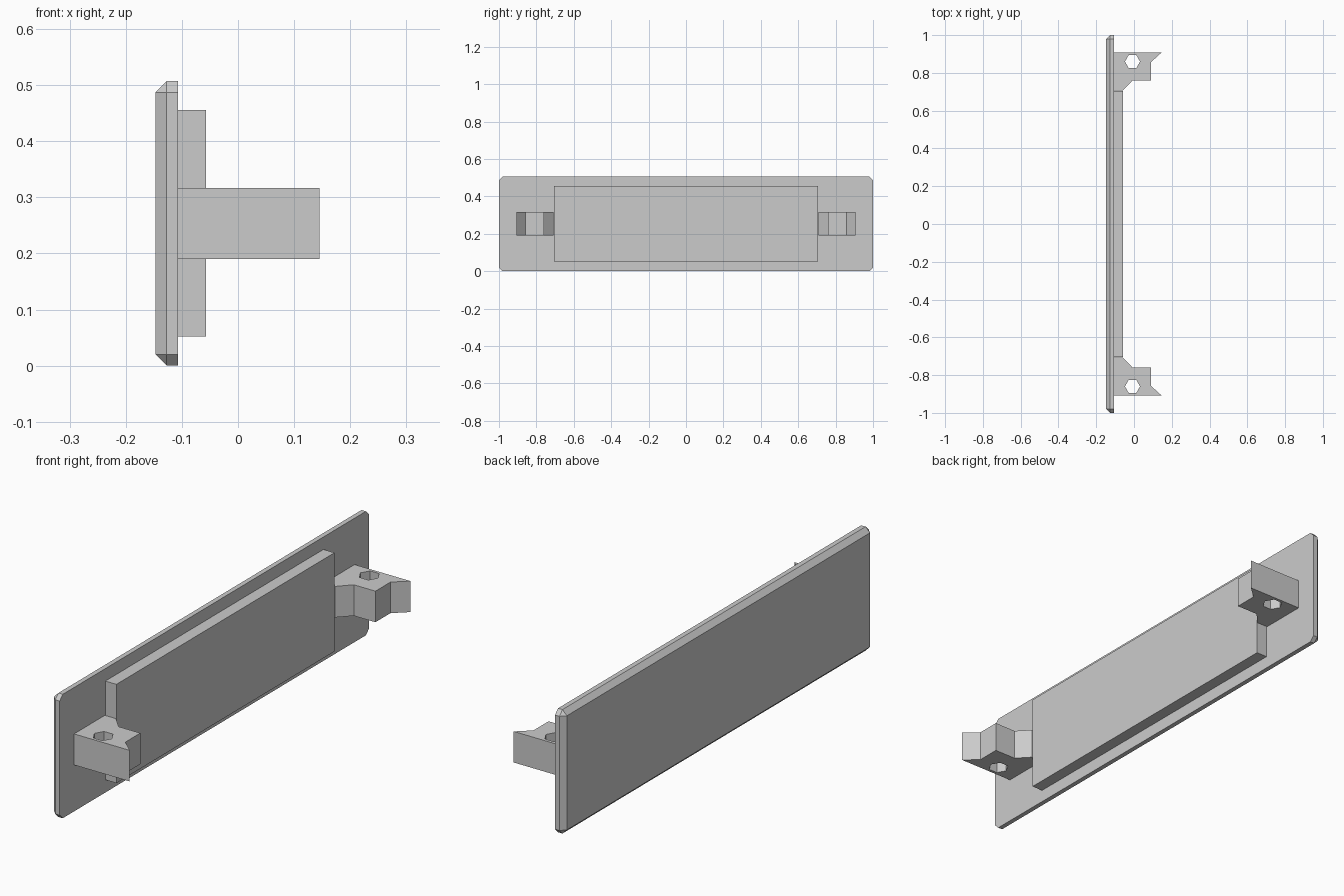
import bpy
import bmesh
import math

cube = bpy.data.objects.get("Cube")
if cube:
    bpy.data.objects.remove(cube, do_unlink=True)

grey = bpy.data.materials.new("light_grey")
grey.use_nodes = True
grey.diffuse_color = (0.6, 0.6, 0.6, 1)
grey.node_tree.nodes["Principled BSDF"].inputs["Base Color"].default_value = (0.6, 0.6, 0.6, 1)

BACK, FACE, PAD = -0.147, -0.107, -0.057
MID_Z = 0.2535


def box(name, x0, x1, half_y, z0, z1, chamfer=0):
    """Box whose edges away from the +x face can be chamfered."""
    bm = bmesh.new()
    bmesh.ops.create_cube(bm, size=1)
    for v in bm.verts:
        v.co.x = x1 if v.co.x > 0 else x0
        v.co.y = half_y if v.co.y > 0 else -half_y
        v.co.z = z1 if v.co.z > 0 else z0
    if chamfer:
        edges = [e for e in bm.edges if any(v.co.x < x1 - 0.001 for v in e.verts)]
        bmesh.ops.bevel(bm, geom=edges, offset=chamfer, segments=1,
                        profile=0.5, affect='EDGES')
    mesh = bpy.data.meshes.new(name)
    bm.to_mesh(mesh)
    bm.free()
    mesh.materials.append(grey)
    obj = bpy.data.objects.new(name, mesh)
    bpy.context.collection.objects.link(obj)
    return obj


def bracket(name, side):
    """Hooked bracket with a hexagonal hole, extruded along z."""
    outline = [(FACE, 0.907), (0.145, 0.907), (0.09, 0.857), (0.09, 0.76),
               (-0.008, 0.76), (PAD, 0.708), (FACE, 0.708)]
    hole = [(-0.008 + 0.04 * math.cos(i * math.pi / 3),
             0.86 + 0.04 * math.sin(i * math.pi / 3)) for i in range(6)]
    curve = bpy.data.curves.new(name, 'CURVE')
    curve.dimensions = '2D'
    curve.fill_mode = 'BOTH'
    curve.extrude = 0.0635
    for loop in (outline, hole):
        spline = curve.splines.new('POLY')
        spline.points.add(len(loop) - 1)
        for p, (x, y) in zip(spline.points, loop):
            p.co = (x, y * side, 0, 1)
        spline.use_cyclic_u = True
    curve.materials.append(grey)
    obj = bpy.data.objects.new(name, curve)
    bpy.context.collection.objects.link(obj)
    obj.location.z = MID_Z
    # Turn the filled profile into a mesh
    bpy.ops.object.select_all(action='DESELECT')
    obj.select_set(True)
    bpy.context.view_layer.objects.active = obj
    bpy.ops.object.convert(target='MESH')
    bm = bmesh.new()
    bm.from_mesh(obj.data)
    bmesh.ops.remove_doubles(bm, verts=bm.verts, dist=0.0001)
    bmesh.ops.recalc_face_normals(bm, faces=bm.faces)
    for f in bm.faces:
        f.smooth = False
    bm.to_mesh(obj.data)
    bm.free()


# Cover plate with chamfered rim, and the raised pad on it
box("cover_plate", BACK, FACE, 1.0, 0.0, 0.507, chamfer=0.02)
box("raised_pad", FACE, PAD, 0.705, 0.052, 0.456)

# Mounting brackets at both ends
bracket("back_bracket", 1)
bracket("front_bracket", -1)
